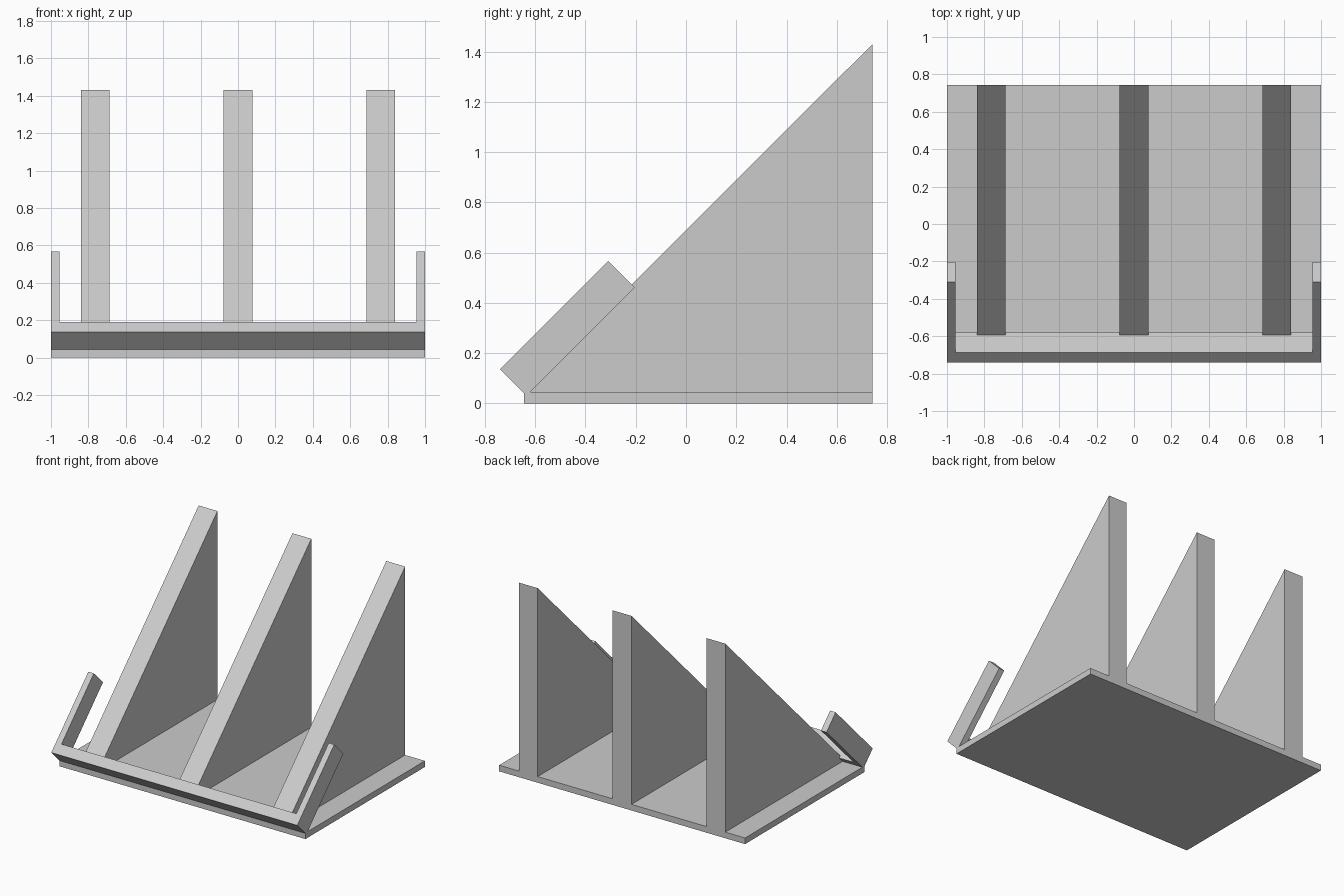
import bpy
import bmesh
from mathutils import Vector

cube = bpy.data.objects.get("Cube")
if cube:
    bpy.data.objects.remove(cube, do_unlink=True)

grey = bpy.data.materials.new("light grey")
grey.use_nodes = True
grey.diffuse_color = (0.6, 0.6, 0.6, 1)
grey.node_tree.nodes["Principled BSDF"].inputs["Base Color"].default_value = (0.6, 0.6, 0.6, 1)


def extrude_profile(name, points, direction):
    """Solid made by sweeping a flat outline along a direction."""
    bm = bmesh.new()
    face = bm.faces.new([bm.verts.new(p) for p in points])
    result = bmesh.ops.extrude_face_region(bm, geom=[face], use_keep_orig=True)
    moved = [v for v in result["geom"] if isinstance(v, bmesh.types.BMVert)]
    bmesh.ops.translate(bm, verts=moved, vec=direction)
    bmesh.ops.recalc_face_normals(bm, faces=bm.faces)
    mesh = bpy.data.meshes.new(name)
    bm.to_mesh(mesh)
    bm.free()
    mesh.materials.append(grey)
    obj = bpy.data.objects.new(name, mesh)
    bpy.context.collection.objects.link(obj)
    return obj


front, back, base_top, peak = -0.645, 0.742, 0.045, 1.43

# Flat base plate
extrude_profile("base_plate",
                [(-1, front, 0), (1, front, 0), (1, back, 0), (-1, back, 0)],
                Vector((0, 0, base_top)))

# Three triangular support ribs
rib_width = 0.153
for label, centre in (("right", -0.763), ("middle", 0), ("left", 0.763)):
    x = centre - rib_width / 2
    extrude_profile(label + "_rib",
                    [(x, front, base_top), (x, back, base_top), (x, back, peak)],
                    Vector((rib_width, 0, 0)))

# Tilted U-shaped lip: front bar with an arm at each end
corner = Vector((0, -0.74, 0.137))
along = Vector((0, 1, 1)).normalized()
inward = Vector((0, 1, -1)).normalized()
inner, bar, arm, depth = 0.955, 0.076, 0.608, 0.15
half = [(1, 0), (1, arm), (inner, arm), (inner, bar)]
outline = half + [(-x, s) for x, s in reversed(half)]
extrude_profile("front_lip",
                [corner + Vector((x, 0, 0)) + along * s for x, s in outline],
                inward * depth)
